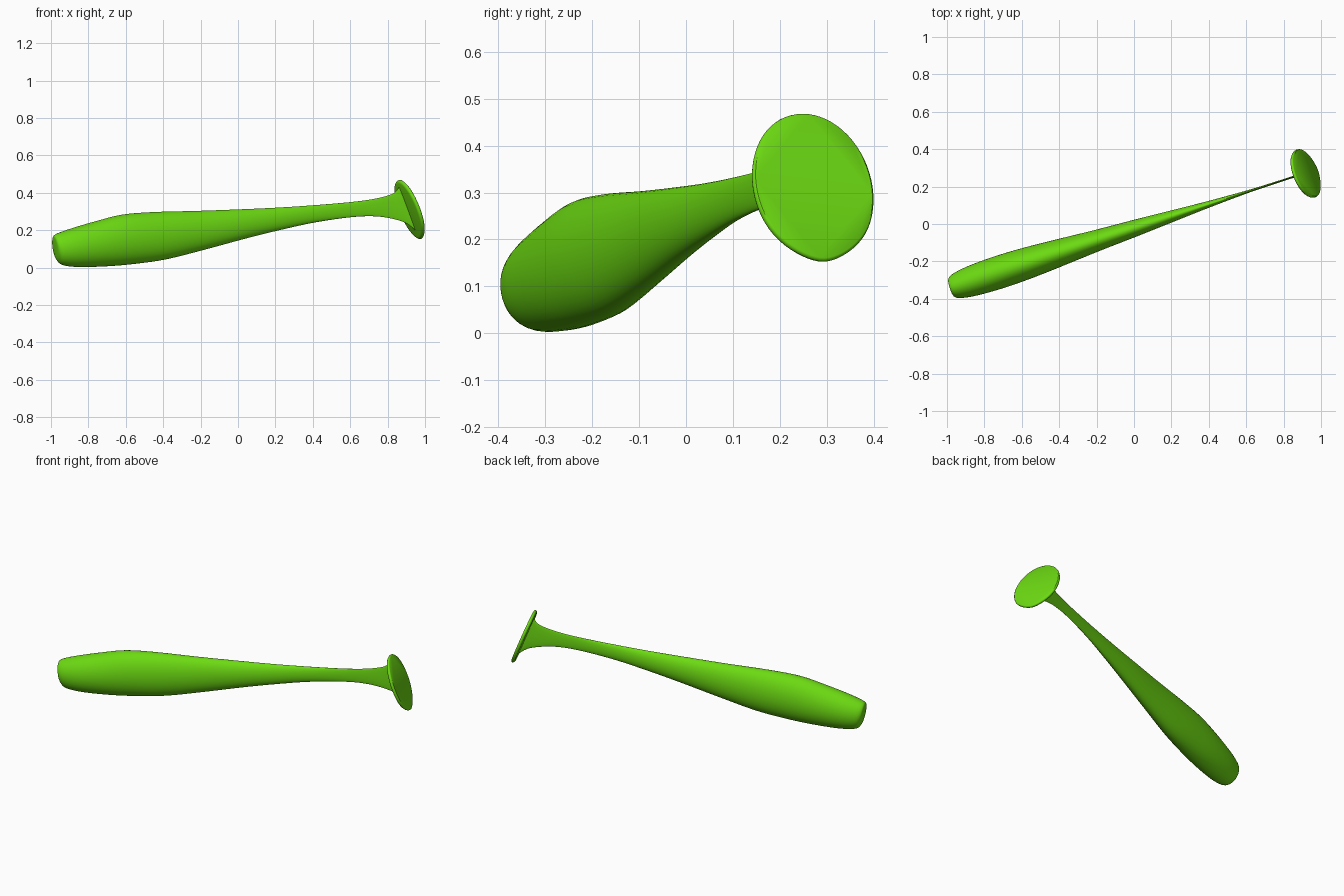
import bpy, math
from mathutils import Vector

if "Cube" in bpy.data.objects:
    bpy.data.objects.remove(bpy.data.objects["Cube"])

green = bpy.data.materials.new("green")
green.diffuse_color = (0.15, 0.70, 0.006, 1)
green.use_nodes = True
green.node_tree.nodes["Principled BSDF"].inputs["Base Color"].default_value = green.diffuse_color
SIDES = 40


def loft(name, rings, angle):
    """Skin a list of closed rings and cap both ends."""
    n = len(rings[0])
    verts = [p for r in rings for p in r]
    faces = [(i * n + j, i * n + (j + 1) % n, (i + 1) * n + (j + 1) % n, (i + 1) * n + j)
             for i in range(len(rings) - 1) for j in range(n)]
    faces.append(tuple(reversed(range(n))))
    faces.append(tuple(range(len(verts) - n, len(verts))))
    me = bpy.data.meshes.new(name)
    me.from_pydata(verts, [], faces)
    ob = bpy.data.objects.new(name, me)
    bpy.context.collection.objects.link(ob)
    me.materials.append(green)
    bpy.ops.object.select_all(action='DESELECT')
    ob.select_set(True)
    bpy.context.view_layer.objects.active = ob
    bpy.ops.object.mode_set(mode='EDIT')
    bpy.ops.mesh.select_all(action='SELECT')
    bpy.ops.mesh.normals_make_consistent(inside=False)
    bpy.ops.object.mode_set(mode='OBJECT')
    bpy.ops.object.shade_smooth_by_angle(angle=math.radians(angle))
    return ob


def smooth(pts, steps=4):
    """Catmull-Rom interpolation of section values."""
    pts = [Vector(p) for p in pts]
    out = []
    for i in range(len(pts) - 1):
        a, b, c, d = pts[max(i - 1, 0)], pts[i], pts[i + 1], pts[min(i + 2, len(pts) - 1)]
        for k in range(steps):
            t = k / steps
            out.append(0.5 * (2 * b + (c - a) * t + (2 * a - 5 * b + 4 * c - d) * t * t
                              + (3 * b - a - 3 * c + d) * t ** 3))
    return out + [pts[-1]]


# Handle: sections as (x top, z top, x bottom, z bottom, half width)
sections = [(-.985, .155, -.972, .060, .040), (-.982, .172, -.962, .035, .055),
            (-.955, .187, -.935, .013, .069), (-.88, .213, -.85, .003, .082),
            (-.76, .248, -.70, .007, .088), (-.62, .283, -.55, .020, .085),
            (-.45, .297, -.38, .045, .074), (-.22, .303, -.17, .098, .057),
            (0, .311, .04, .155, .044), (.2, .320, .23, .202, .030),
            (.4, .333, .42, .243, .017), (.6, .350, .62, .271, .0075),
            (.72, .366, .75, .273, .0055), (.80, .385, .85, .255, .005),
            (.84, .403, .905, .234, .006), (.862, .432, .953, .195, .007)]
side = Vector((-.308, .951, 0))
rings = []
for xt, zt, xb, zb, w in (tuple(s) for s in [Vector(s) for s in smooth(sections)]):
    top = Vector((xt, -.024 + .324 * xt, zt))
    bot = Vector((xb, -.024 + .324 * xb, zb))
    mid, half = (top + bot) / 2, (top - bot) / 2
    rings.append([mid + half * math.sin(a) + side * w * math.cos(a)
                  for a in (2 * math.pi * k / SIDES for k in range(SIDES))])
loft("handle", rings, 50)

# End disc: tilted oval plate with rounded rim and a slight point at the bottom
nrm = Vector((1, .4, .42)).normalized()
u = Vector((-nrm.y, nrm.x, 0)).normalized()
v = nrm.cross(u)
centre = Vector((.918, .27, .31))
N = 64
rings = []
for scale, off in [(.90, -.011), (.96, -.009), (.99, -.004), (1, .001), (.99, .006), (.965, .009)]:
    ring = []
    for k in range(N):
        a = 2 * math.pi * k / N
        c, s = math.cos(a), math.sin(a)
        pinch = 1 - .22 * s ** 6 if s < 0 else 1
        ring.append(centre + nrm * off + scale * (u * .137 * c * pinch + v * .169 * s))
    rings.append(ring)
loft("end_disc", rings, 40)
